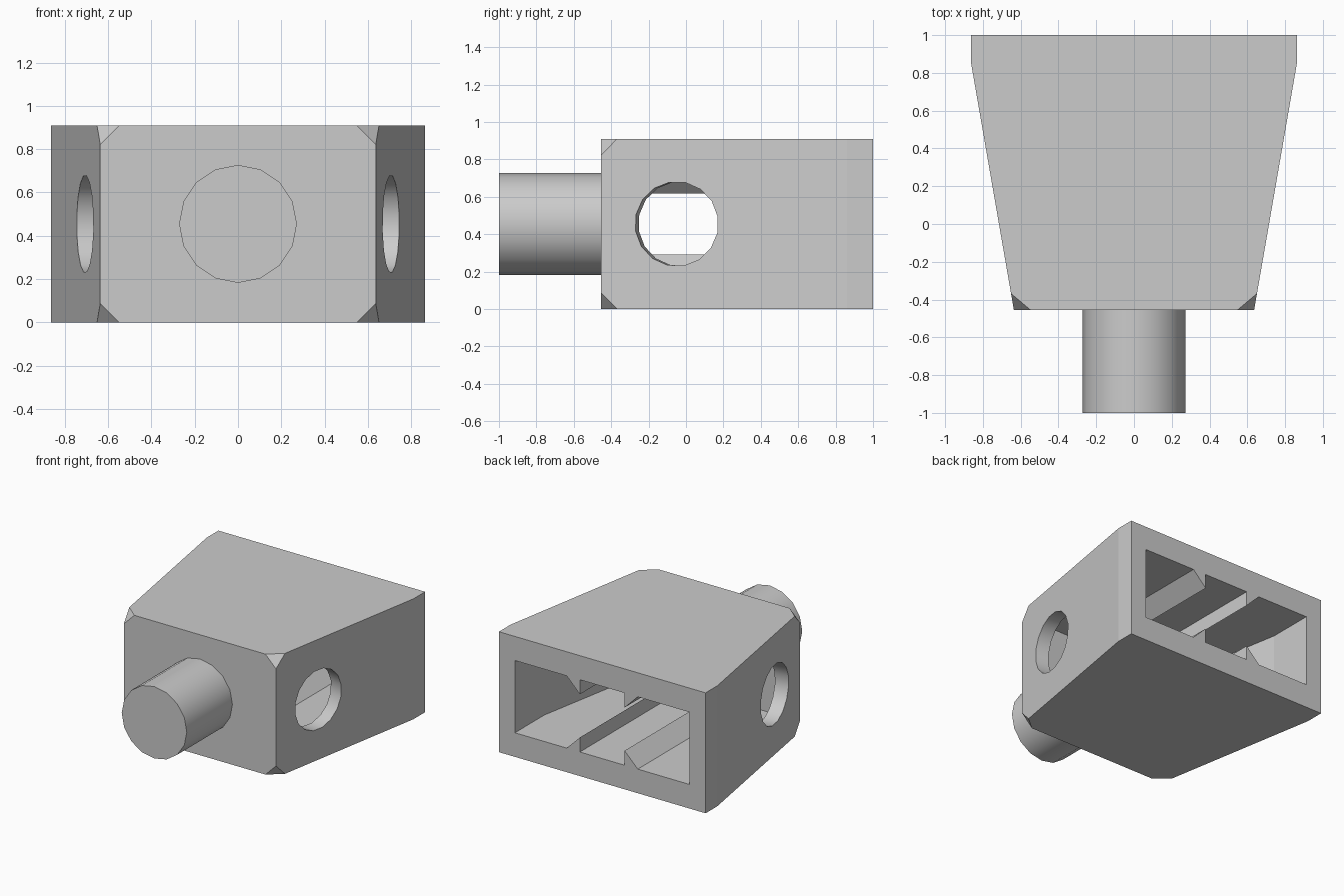
import bpy, bmesh, math
from mathutils import Vector, Matrix

cube = bpy.data.objects.get("Cube")
if cube:
    bpy.data.objects.remove(cube)

grey = bpy.data.materials.new("plain grey")
grey.use_nodes = True
grey.diffuse_color = (0.6, 0.6, 0.6, 1)
grey.node_tree.nodes["Principled BSDF"].inputs["Base Color"].default_value = (0.6, 0.6, 0.6, 1)

HEIGHT = 0.91
MID = HEIGHT / 2
FRONT = -0.455
FLOOR, CEILING = 0.182, 0.728
INNER_FRONT = -0.27


def finish(name, bm):
    bmesh.ops.recalc_face_normals(bm, faces=bm.faces)
    mesh = bpy.data.meshes.new(name)
    bm.to_mesh(mesh)
    bm.free()
    mesh.materials.append(grey)
    obj = bpy.data.objects.new(name, mesh)
    bpy.context.collection.objects.link(obj)
    return obj


def prism(points, offset):
    """Extrude a flat outline along an offset."""
    bm = bmesh.new()
    face = bm.faces.new([bm.verts.new(p) for p in points])
    new = bmesh.ops.extrude_face_region(bm, geom=[face], use_keep_orig=True)
    verts = [g for g in new["geom"] if isinstance(g, bmesh.types.BMVert)]
    bmesh.ops.translate(bm, verts=verts, vec=Vector(offset))
    return bm


def plan(half, z, height):
    """Extrude a mirrored plan outline upward."""
    outline = half + [(-x, y) for x, y in reversed(half)]
    return prism([(x, y, z) for x, y in outline], (0, 0, height))


def cylinder(name, radius, length, centre, axis):
    bm = bmesh.new()
    turn = Vector((0, 0, 1)).rotation_difference(Vector(axis)).to_matrix().to_4x4()
    bmesh.ops.create_cone(bm, cap_ends=True, segments=16, radius1=radius, radius2=radius,
                          depth=length, matrix=Matrix.Translation(centre) @ turn)
    for face in bm.faces:
        face.smooth = len(face.verts) == 4
    return finish(name, bm)


def cut(target, cutter):
    cutter.hide_render = True
    mod = target.modifiers.new("cut", "BOOLEAN")
    mod.operation = "DIFFERENCE"
    mod.solver = "EXACT"
    mod.object = cutter
    bpy.context.view_layer.objects.active = target
    bpy.ops.object.modifier_apply(modifier=mod.name)
    bpy.data.objects.remove(cutter)


# Tapered housing with its four front corners cut off
bm = plan([(0.636, FRONT), (0.864, 0.86), (0.864, 1)], 0, HEIGHT)
corners = [v for v in bm.verts if v.co.y < FRONT + 0.01]
bmesh.ops.bevel(bm, geom=corners, offset=0.088, segments=1, affect="VERTICES")
housing = finish("housing", bm)

# Cavity open at the back
cavity = plan([(0.563, INNER_FRONT), (0.73, 0.65), (0.73, 1.1)], FLOOR, CEILING - FLOOR)
cut(housing, finish("cavity_cutter", cavity))

# Round side holes, square to the slanted walls
tilt = math.atan2(0.864 - 0.636, 0.86 - FRONT)
for side in (1, -1):
    cut(housing, cylinder("hole_cutter", 0.226, 0.4, (side * 0.705, -0.05, MID),
                          (side * math.cos(tilt), -math.sin(tilt), 0)))

# Triangular guide rails along the floor and ceiling
RAIL = 0.11
for level, base, up in (("lower", FLOOR, 1), ("upper", CEILING, -1)):
    for label, side in (("left", 1), ("right", -1)):
        inner = side * 0.187
        rail = prism([(inner, 1, base), (inner, 1, base + up * RAIL),
                      (inner + side * RAIL, 1, base)], (0, INNER_FRONT - 1, 0))
        finish(f"{level}_{label}_rail", rail)

# Round front peg
cylinder("front_peg", 0.272, 1 + FRONT, (0, (FRONT - 1) / 2, MID), (0, -1, 0))
